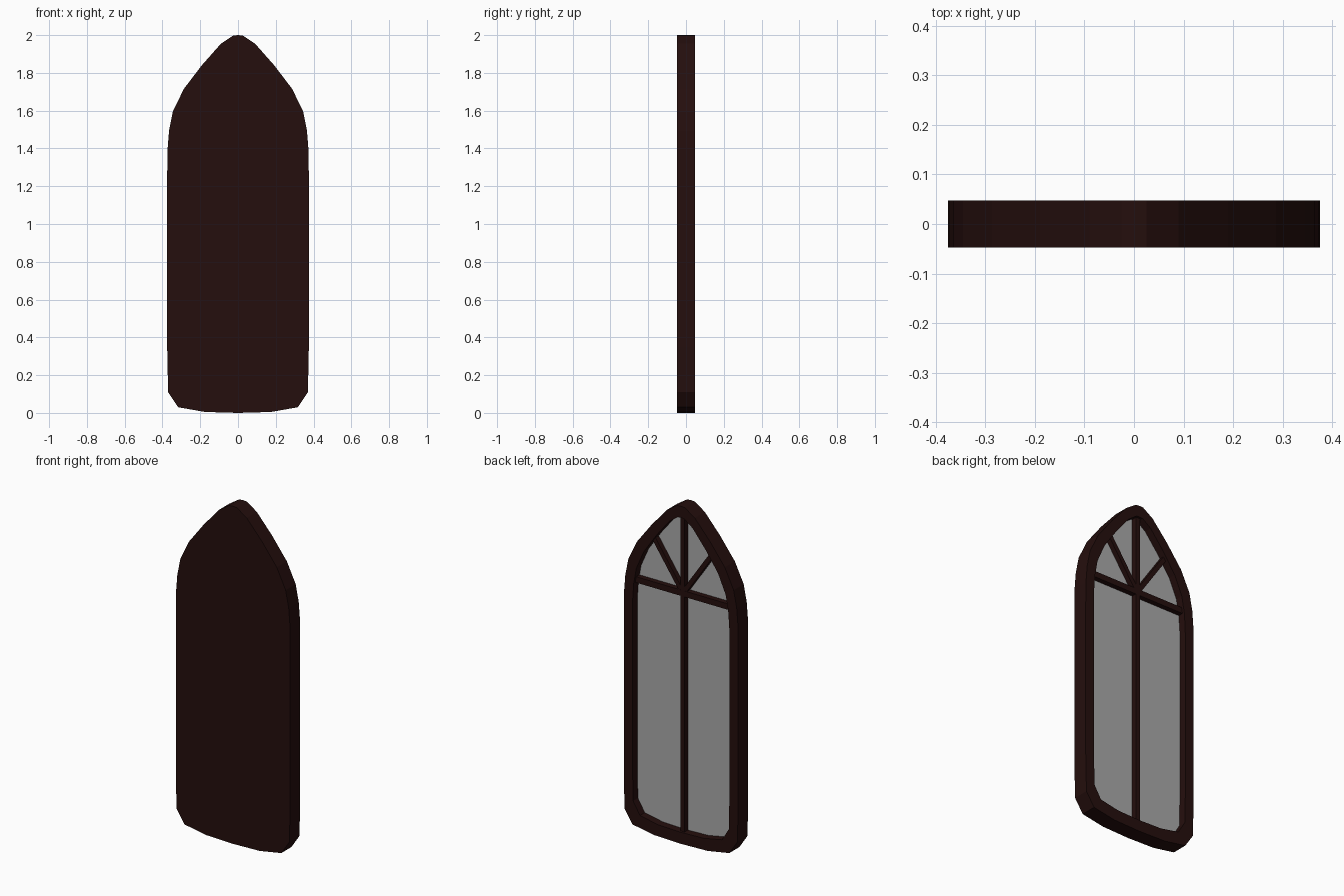
import bpy
import bmesh
import math

cube = bpy.data.objects.get("Cube")
if cube:
    bpy.data.objects.remove(cube, do_unlink=True)


def make_material(name, color):
    mat = bpy.data.materials.new(name)
    mat.use_nodes = True
    mat.diffuse_color = color
    bsdf = mat.node_tree.nodes["Principled BSDF"]
    bsdf.inputs["Base Color"].default_value = color
    bsdf.inputs["Roughness"].default_value = 0.7
    return mat


wood = make_material("dark brown wood", (0.018, 0.0045, 0.004, 1))
pane = make_material("grey glass", (0.4, 0.4, 0.4, 1))

# Right half of the pointed arch, from apex to sill, then mirrored
half = [(0.025, 1.998), (0.09, 1.955), (0.19, 1.842), (0.287, 1.715),
        (0.345, 1.595), (0.365, 1.495), (0.373, 1.395), (0.375, 1.25),
        (0.375, 0.35), (0.37, 0.11), (0.317, 0.03), (0.175, 0.005)]
outline = [(0, 2)] + half + [(0, 0)] + [(-x, z) for x, z in reversed(half)]


def scaled(points, sx, sz):
    return [(x * sx, 1 + (z - 1) * sz) for x, z in points]


def finish(name, bm, mat):
    bmesh.ops.recalc_face_normals(bm, faces=bm.faces)
    mesh = bpy.data.meshes.new(name)
    bm.to_mesh(mesh)
    bm.free()
    mesh.materials.append(mat)
    obj = bpy.data.objects.new(name, mesh)
    bpy.context.collection.objects.link(obj)
    return obj


def extrude(bm, faces, depth):
    geom = bmesh.ops.extrude_face_region(bm, geom=faces, use_keep_orig=True)["geom"]
    verts = [v for v in geom if isinstance(v, bmesh.types.BMVert)]
    bmesh.ops.translate(bm, verts=verts, vec=(0, depth, 0))


def plate(name, points, y0, y1, mat):
    bm = bmesh.new()
    face = bm.faces.new([bm.verts.new((x, y0, z)) for x, z in points])
    extrude(bm, [face], y1 - y0)
    return finish(name, bm, mat)


def ring(name, outer, inner, y0, y1, mat):
    bm = bmesh.new()
    a = [bm.verts.new((x, y0, z)) for x, z in outer]
    b = [bm.verts.new((x, y0, z)) for x, z in inner]
    n = len(a)
    faces = [bm.faces.new((a[i], a[(i + 1) % n], b[(i + 1) % n], b[i]))
             for i in range(n)]
    extrude(bm, faces, y1 - y0)
    return finish(name, bm, mat)


def bar(name, start, end, width, y1):
    dx, dz = end[0] - start[0], end[1] - start[1]
    k = width / 2 / math.hypot(dx, dz)
    px, pz = -dz * k, dx * k
    points = [(start[0] + px, start[1] + pz), (end[0] + px, end[1] + pz),
              (end[0] - px, end[1] - pz), (start[0] - px, start[1] - pz)]
    return plate(name, points, 0.001, y1, wood)


# Solid board, glass and raised frame
opening = scaled(outline, 0.848, 0.932)
plate("backing_board", outline, -0.047, 0, wood)
plate("glass_pane", scaled(outline, 0.86, 0.94), -0.002, 0.002, pane)
ring("arched_frame", outline, opening, 0, 0.047, wood)

# Glazing bars
hub = (0, 1.478)
bar("upright_bar", (0, 0.05), (0, 1.95), 0.028, 0.033)
bar("cross_bar", (-0.33, hub[1]), (0.33, hub[1]), 0.035, 0.0325)
for side, label in ((1, "left"), (-1, "right")):
    bar("fan_bar_" + label, hub, (side * 0.2, 1.77), 0.026, 0.032)
